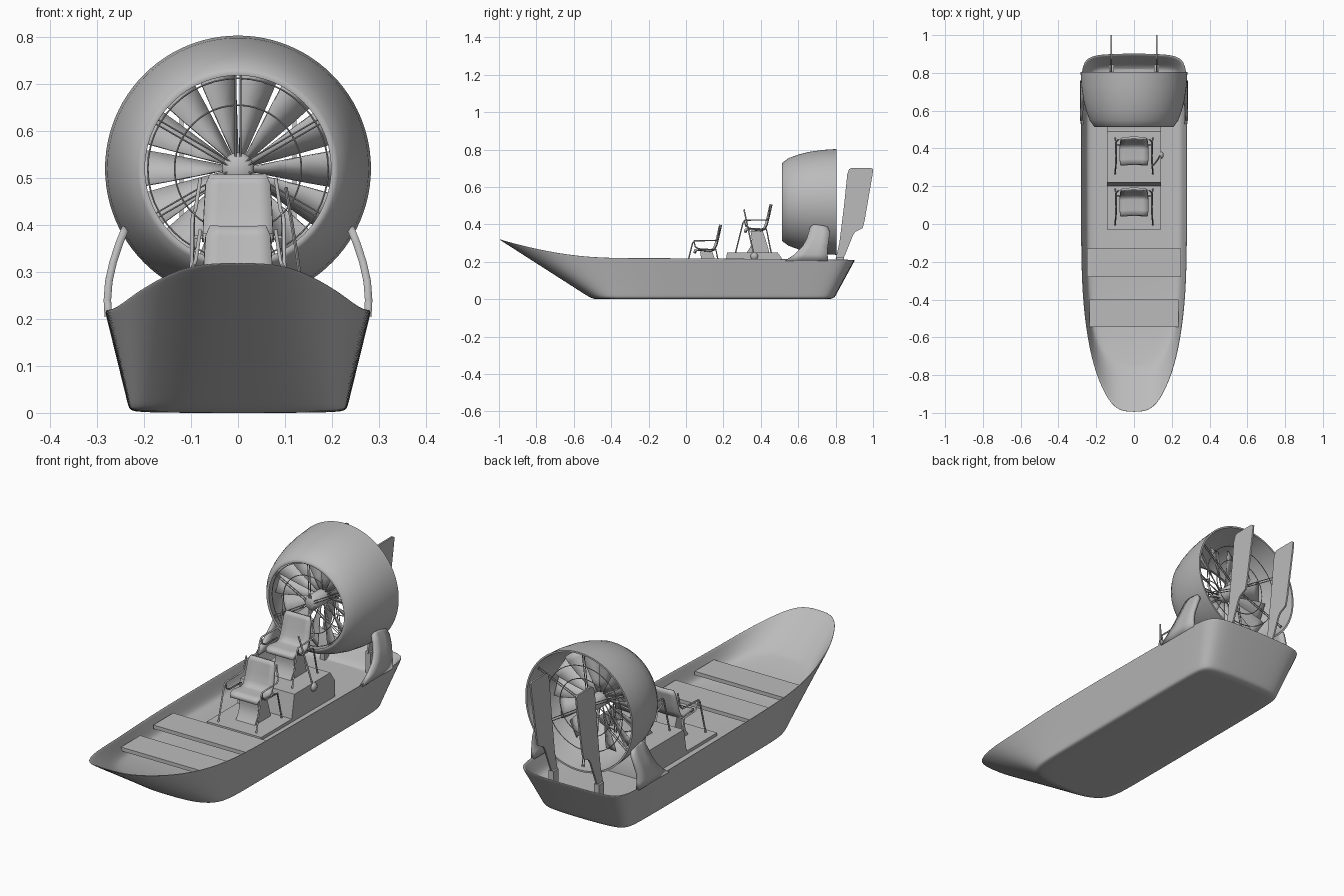
import bpy, bmesh, math
from mathutils import Matrix, Vector

if "Cube" in bpy.data.objects:
    bpy.data.objects.remove(bpy.data.objects["Cube"], do_unlink=True)

grey = bpy.data.materials.new("plain_grey")
grey.use_nodes = True
grey.diffuse_color = (0.5, 0.5, 0.5, 1)
grey.node_tree.nodes["Principled BSDF"].inputs["Base Color"].default_value = (0.5, 0.5, 0.5, 1)


def add_mesh(name, mesh, angle=35):
    mesh.name = name
    mesh.materials.clear()
    mesh.materials.append(grey)
    mesh.shade_smooth()
    mesh.set_sharp_from_angle(angle=math.radians(angle))
    obj = bpy.data.objects.new(name, mesh)
    bpy.context.scene.collection.objects.link(obj)
    return obj


def from_bmesh(name, bm, angle=35):
    bmesh.ops.remove_doubles(bm, verts=bm.verts, dist=1e-5)
    bmesh.ops.recalc_face_normals(bm, faces=bm.faces)
    mesh = bpy.data.meshes.new(name)
    bm.to_mesh(mesh)
    bm.free()
    return add_mesh(name, mesh, angle)


def loft(bm, rows, closed=False):
    """Skin quads between rows of points."""
    grid = [[bm.verts.new(p) for p in row] for row in rows]
    n = len(rows[0])
    for a, b in zip(grid, grid[1:]):
        for i in range(n if closed else n - 1):
            j = (i + 1) % n
            bm.faces.new((a[i], a[j], b[j], b[i]))


def prism(name, outline, x, half):
    """Extrude a side outline of (y, z) points across x."""
    bm = bmesh.new()
    face = bm.faces.new([bm.verts.new((x - half, y, z)) for y, z in outline])
    new = bmesh.ops.extrude_face_region(bm, geom=[face])["geom"]
    bmesh.ops.translate(bm, vec=(2 * half, 0, 0), verts=[v for v in new if isinstance(v, bmesh.types.BMVert)])
    return from_bmesh(name, bm)


def box(name, x0, x1, y0, y1, z0, z1):
    return prism(name, [(y0, z0), (y1, z0), (y1, z1), (y0, z1)], (x0 + x1) / 2, (x1 - x0) / 2)


def lathe(name, profile, steps=64):
    """Turn a (y, radius) profile around the fan axis."""
    bm = bmesh.new()
    turn = [2 * math.pi * k / steps for k in range(steps)]
    loft(bm, [[(r * math.sin(a), y, AXIS + r * math.cos(a)) for a in turn] for y, r in profile], True)
    return from_bmesh(name, bm, 50)


def tubes(name, paths, radius, cyclic=False):
    curve = bpy.data.curves.new(name, "CURVE")
    curve.dimensions = "3D"
    curve.bevel_depth = radius
    curve.bevel_resolution = 1
    curve.use_fill_caps = True
    for path in paths:
        s = curve.splines.new("POLY")
        s.points.add(len(path) - 1)
        s.use_cyclic_u = cyclic
        for p, co in zip(s.points, path):
            p.co = (*co, 1)
    temp = bpy.data.objects.new(name + "_path", curve)
    mesh = bpy.data.meshes.new_from_object(temp)
    bpy.data.objects.remove(temp)
    return add_mesh(name, mesh, 60)


AXIS = 0.52

# Hull: half outlines of rim and bottom, bow to stern
rim = [(0, -1), (.065, -.997), (.115, -.965), (.157, -.9), (.2, -.8), (.233, -.68), (.255, -.55), (.272, -.4),
       (.281, -.2), (.283, .2), (.283, .74), (.277, .84), (.24, .895), (.12, .903), (0, .905)]
base = [(0, -.5), (.06, -.5), (.11, -.495), (.15, -.485), (.19, -.465), (.215, -.43), (.227, -.38), (.23, -.3),
        (.23, -.1), (.23, .2), (.23, .68), (.222, .75), (.19, .78), (.1, .788), (0, .79)]


def rim_height(y):
    return .22 - .01 * max(y, 0) + .1 * (max(0, -.4 - y) / .6) ** 1.8


def hull_row(t, sx=1, sy=1):
    half = []
    for (rx, ry), (bx, by) in zip(rim, base):
        x, y = rx + (bx - rx) * t, ry + (by - ry) * t
        half.append((x * sx, y * sy, rim_height(ry) * (1 - t)))
    return half + [(-x, y, z) for x, y, z in half[-2:0:-1]]


def spine(row):
    return [(0, y, z) for x, y, z in row]


# Outer skin, rim and raised inner floor form one closed body
floor, bottom = hull_row(.43, .86, .96), hull_row(1, .93, .97)
inside = [spine(floor), floor, hull_row(.37, .955, .975), hull_row(.2, .97, .98), hull_row(.05, .977, .987), hull_row(0, .98, .99)]
outside = [hull_row(t) for t in (0, .05, .5, .9, .97)] + [bottom, spine(bottom)]
bm = bmesh.new()
loft(bm, inside + outside, True)
hull = from_bmesh("hull", bm, 180)
sub = hull.modifiers.new("smooth", "SUBSURF")
sub.levels = sub.render_levels = 2

# Bench boards and stepped seat platform
box("rear_bench", -.25, .25, -.28, -.13, .172, .19)
box("front_bench", -.235, .235, -.545, -.4, .172, .19)
prism("seat_platform", [(-.03, .1), (-.03, .14), (.2, .14), (.22, .25), (.49, .25), (.525, .2), (.525, .1)], 0, .143)


# Chairs: padded shell, flared pedestal and tubular arms
def chair(name, dy, dz):
    line = [(.318, .355), (.322, .37), (.345, .375), (.40, .368), (.42, .375), (.432, .4), (.442, .44), (.452, .485), (.457, .506)]
    widths = [.07, .074, .076, .076, .075, .074, .072, .069, .06]
    bm = bmesh.new()
    loft(bm, [[(w * k, y + dy - .004 * k * k, z + dz + .002 * k * k) for k in (-1, -.6, 0, .6, 1)]
              for (y, z), w in zip(line, widths)])
    seat = from_bmesh(name + "_seat", bm, 80)
    mod = seat.modifiers.new("padding", "SOLIDIFY")
    mod.thickness, mod.offset = .012, 0
    foot = [(.325, .25), (.345, .28), (.352, .32), (.345, .365), (.41, .365), (.425, .32), (.437, .28), (.445, .25)]
    prism(name + "_pedestal", [(y + dy, z + dz) for y, z in foot], 0, .05)
    paths = []
    for s in (-1, 1):
        arm = [(.1, .265, .25), (.097, .305, .41), (.096, .315, .422), (.094, .43, .424), (.09, .442, .435), (.08, .447, .5)]
        brace = [(.1, .455, .25), (.096, .43, .375), (.095, .34, .378), (.095, .32, .39), (.096, .312, .42)]
        for p in (arm, brace):
            paths.append([(s * x, y + dy, z + dz) for x, y, z in p])
    tubes(name + "_arm_frame", paths, .004)
    tubes(name + "_cross_bar", [[(-.095, .42 + dy, .374 + dz), (.095, .42 + dy, .374 + dz)]], .004)


chair("driver_chair", 0, 0)
chair("passenger_chair", -.27, -.11)

# Control lever with rounded base
tubes("control_lever", [[(.14, .365, .23), (.125, .34, .34), (.102, .31, .48)]], .004)
bm = bmesh.new()
bmesh.ops.create_uvsphere(bm, u_segments=16, v_segments=10, radius=.02,
                          matrix=Matrix.Translation((.143, .365, .23)) @ Matrix.Diagonal((.7, 1, 1, 1)))
from_bmesh("lever_base", bm)

# Fan duct
lathe("fan_duct", [(.515, .198), (.513, .205), (.518, .213), (.55, .235), (.6, .253), (.66, .268), (.73, .278), (.805, .283),
                   (.805, .275), (.73, .268), (.66, .256), (.6, .24), (.55, .218), (.515, .198)], 96)
lathe("fan_hub", [(.54, 0), (.54, .025), (.55, .034), (.71, .034), (.74, .02), (.745, 0)], 32)

# Twisted fan blades
bm = bmesh.new()
COUNT = 14
for k in range(COUNT):
    spin = Matrix.Translation((0, 0, AXIS)) @ Matrix.Rotation((k + .5) * 2 * math.pi / COUNT, 4, "Y")
    rows = []
    for r, chord, pitch in ((.03, .018, 55), (.09, .046, 42), (.15, .07, 34), (.205, .088, 28), (.235, .088, 26)):
        c, s = math.cos(math.radians(pitch)), math.sin(math.radians(pitch))
        rows.append([spin @ Vector((u * chord * c, .64 + u * chord * s, r)) for u in (-.5, 0, .5)])
    loft(bm, rows)
blades = from_bmesh("fan_blades", bm, 80)
blades.modifiers.new("thickness", "SOLIDIFY").thickness = .004


# Wire guards before and behind the fan
def guard(name, y_hub, y_rim, radius, rings):
    spokes = []
    for k in range(6):
        a = k * math.pi / 3
        d, side = Vector((math.sin(a), 0, math.cos(a))), Vector((math.cos(a), 0, -math.sin(a)))
        for off in (-.005, .005):
            spokes.append([d * .02 + side * off + Vector((0, y_hub, AXIS)),
                           d * radius + side * off + Vector((0, y_rim, AXIS))])
    tubes(name + "_spokes", spokes, .002)
    loops = []
    for r in rings:
        y = y_hub + (y_rim - y_hub) * r / radius
        loops.append([(r * math.sin(a), y, AXIS + r * math.cos(a)) for a in (2 * math.pi * k / 48 for k in range(48))])
    tubes(name + "_rings", loops, .002, True)


guard("front_guard", .542, .53, .203, (.135, .192))
guard("rear_guard", .735, .775, .272, (.135, .2))

# Rudders, their brackets and the curved duct supports
rudder = [(.80, .215), (.82, .3), (.845, .5), (.862, .665), (.872, .695), (.885, .702), (.99, .702), (1, .695),
          (.998, .67), (.955, .42), (.945, .38), (.905, .36), (.892, .34), (.85, .235), (.84, .215)]
support = [(.395, .238, .68, .71), (.385, .243, .665, .755), (.36, .253, .657, .768), (.32, .266, .645, .765),
           (.28, .275, .622, .758), (.24, .278, .58, .757), (.205, .276, .53, .76)]
for side, s in (("left", 1), ("right", -1)):
    prism(side + "_rudder", rudder, s * .12, .004)
    box(side + "_rudder_bracket", s * .12 - .013, s * .12 + .013, .805, .845, .115, .222)
    bm = bmesh.new()
    loft(bm, [[(s * x, y0 + (y1 - y0) * k / 3, z) for k in range(4)] for z, x, y0, y1 in support])
    plate = from_bmesh(side + "_duct_support", bm, 60)
    mod = plate.modifiers.new("thickness", "SOLIDIFY")
    mod.thickness, mod.offset = .016, 0
